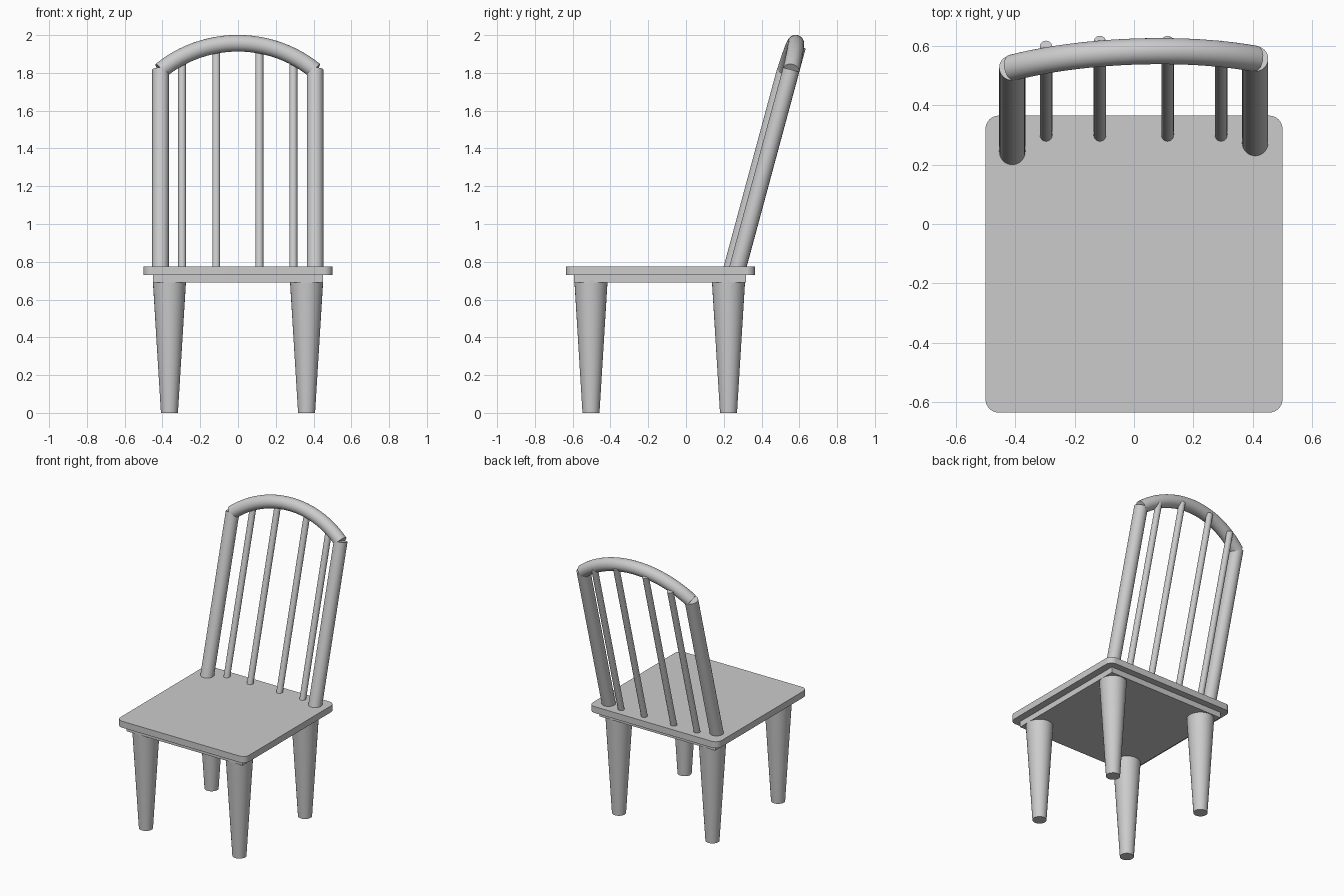
import bpy, bmesh, math
from mathutils import Vector

if "Cube" in bpy.data.objects:
    bpy.data.objects.remove(bpy.data.objects["Cube"], do_unlink=True)

grey = bpy.data.materials.new("plain grey")
grey.use_nodes = True
colour = (0.6, 0.6, 0.6, 1)
grey.diffuse_color = colour
grey.node_tree.nodes["Principled BSDF"].inputs["Base Color"].default_value = colour


def make(name, bm, smooth=True):
    bmesh.ops.recalc_face_normals(bm, faces=bm.faces)
    mesh = bpy.data.meshes.new(name)
    bm.to_mesh(mesh)
    bm.free()
    mesh.materials.append(grey)
    obj = bpy.data.objects.new(name, mesh)
    bpy.context.collection.objects.link(obj)
    if smooth:
        bpy.ops.object.select_all(action="DESELECT")
        obj.select_set(True)
        bpy.context.view_layer.objects.active = obj
        bpy.ops.object.shade_smooth_by_angle(angle=math.radians(35))
    return obj


def tube(name, points, radii, up, sides=32):
    """Round bar along points, each ring square to the path."""
    bm = bmesh.new()
    rings = []
    for i, p in enumerate(points):
        t = (points[min(i + 1, len(points) - 1)] - points[max(i - 1, 0)]).normalized()
        a = up.cross(t).normalized()
        b = t.cross(a)
        turn = [2 * math.pi * k / sides for k in range(sides)]
        rings.append([bm.verts.new(p + radii[i] * (math.cos(s) * a + math.sin(s) * b))
                      for s in turn])
    for r, q in zip(rings, rings[1:]):
        for k in range(sides):
            n = (k + 1) % sides
            bm.faces.new((r[k], r[n], q[n], q[k]))
    bm.faces.new(rings[0])
    bm.faces.new(rings[-1])
    return make(name, bm)


def slab(name, x, y0, y1, z0, z1, corner=0):
    """Flat board, with its upright corners rounded if asked."""
    bm = bmesh.new()
    bmesh.ops.create_cube(bm, size=1)
    for v in bm.verts:
        v.co = (2 * x * v.co.x, (y0 + y1) / 2 + (y1 - y0) * v.co.y,
                (z0 + z1) / 2 + (z1 - z0) * v.co.z)
    if corner:
        upright = [e for e in bm.edges if abs(e.verts[0].co.z - e.verts[1].co.z) > 0.01]
        bmesh.ops.bevel(bm, geom=upright, offset=corner, segments=8,
                        profile=0.5, affect="EDGES")
    return make(name, bm, smooth=bool(corner))


X = Vector((1, 0, 0))
SEAT_TOP, LEAN = 0.775, 0.27

# Seat board and the frame beneath it
slab("seat", 0.5, -0.635, 0.365, 0.73, SEAT_TOP, corner=0.045)
slab("seat_frame", 0.45, -0.592, 0.318, 0.69, 0.73)

# Tapered legs
for side, x in (("left", 0.363), ("right", -0.363)):
    for end, y in (("front", -0.503), ("back", 0.225)):
        tube(f"{end}_{side}_leg", [Vector((x, y, 0)), Vector((x, y, 0.7))],
             [0.045, 0.088], X)


def leaning(x, y, top):
    """Line leaning backward, starting inside the seat."""
    low = SEAT_TOP - 0.03
    return [Vector((x, y + LEAN * (z - SEAT_TOP), z)) for z in (low, top)]


# Back posts
right_post = leaning(-0.41, 0.245, 1.817)
left_post = leaning(0.408, 0.275, 1.817)
tube("back_right_post", right_post, [0.044] * 2, X)
tube("back_left_post", left_post, [0.044] * 2, X)

# Curved top rail, a circular arc between the post tops
a, b = right_post[1], left_post[1]
half, rise = (b - a).length / 2, 0.15
radius = (half ** 2 + rise ** 2) / (2 * rise)
sweep = math.asin(half / radius)
tilt = Vector((0, LEAN, 1)).normalized()
across = (b - a).normalized()
centre = (a + b) / 2 - tilt * (radius - rise)
centre.z -= 0.005
steps = 24
arc = []
for i in range(steps + 1):
    t = sweep * (2 * i / steps - 1)
    arc.append(centre + radius * (math.sin(t) * across + math.cos(t) * tilt))
tube("top_rail", arc, [0.044] * len(arc), across.cross(tilt))

# Thin spindles between the posts
for i, (x, top) in enumerate(((-0.296, 1.875), (-0.115, 1.935), (0.113, 1.935), (0.293, 1.875))):
    tube(f"spindle_{i + 1}", leaning(x, 0.3, top), [0.021] * 2, X, sides=20)
